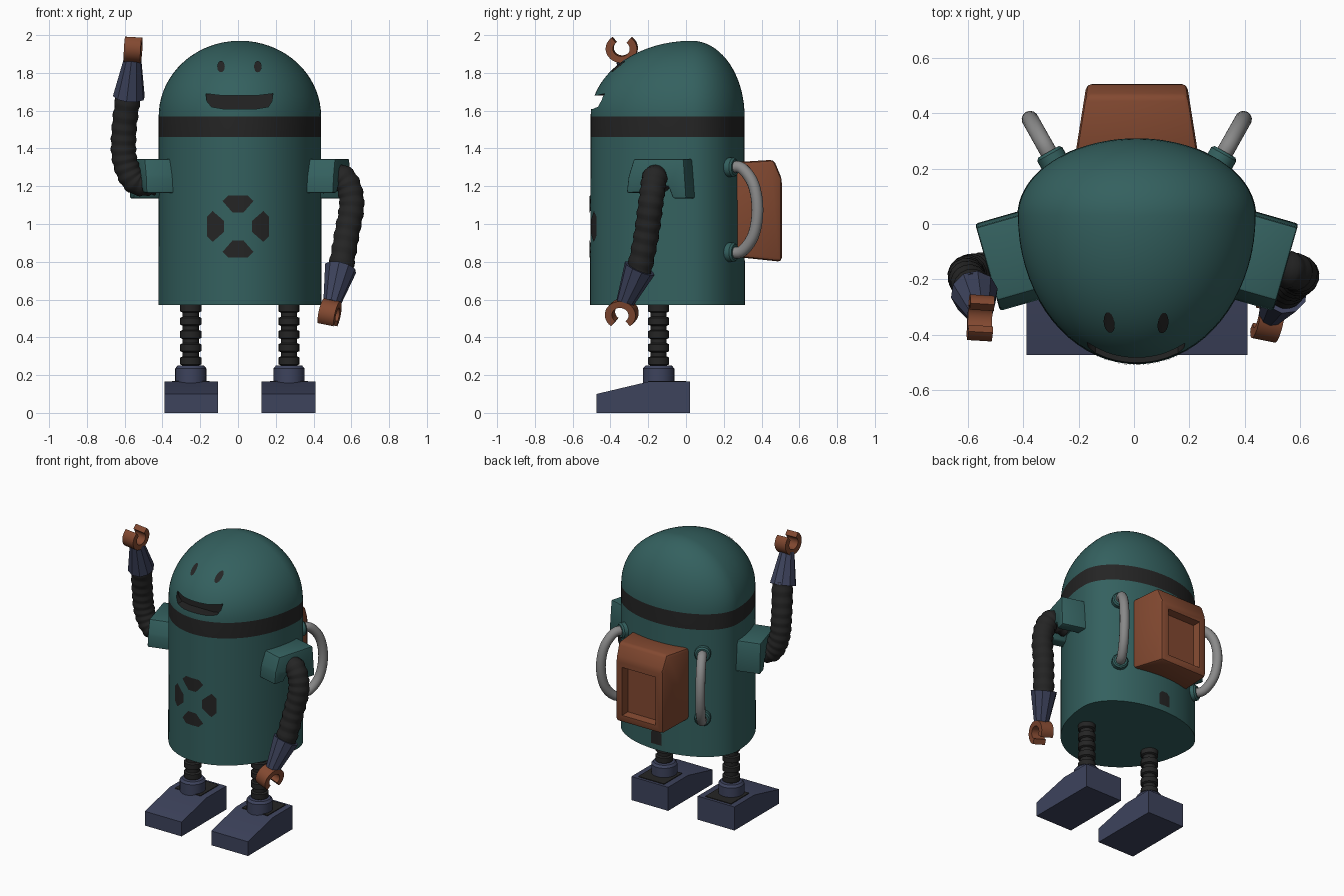
import bpy, bmesh, math
from mathutils import Vector, Matrix
from mathutils.bvhtree import BVHTree

if "Cube" in bpy.data.objects:
    bpy.data.objects.remove(bpy.data.objects["Cube"])

def material(name, rgb):
    m = bpy.data.materials.new(name)
    m.diffuse_color = (*rgb, 1)
    m.use_nodes = True
    m.node_tree.nodes["Principled BSDF"].inputs["Base Color"].default_value = m.diffuse_color
    return m

TEAL = material("teal paint", (0.034, 0.118, 0.114))
DARK = material("dark rubber", (0.018, 0.018, 0.018))
NAVY = material("navy metal", (0.047, 0.056, 0.108))
COPPER = material("copper", (0.225, 0.066, 0.03))
GRAY = material("gray pipe", (0.25, 0.25, 0.25))
CX = 0.01  # mirror plane of the body

def finish(name, bm, mats, angle=35, recalc=True):
    if recalc:
        bmesh.ops.recalc_face_normals(bm, faces=bm.faces)
    me = bpy.data.meshes.new(name)
    bm.to_mesh(me)
    bm.free()
    for m in mats:
        me.materials.append(m)
    ob = bpy.data.objects.new(name, me)
    bpy.context.collection.objects.link(ob)
    smooth(ob, angle)
    return ob

def smooth(ob, angle):
    bpy.ops.object.select_all(action='DESELECT')
    ob.select_set(True)
    bpy.context.view_layer.objects.active = ob
    bpy.ops.object.shade_smooth_by_angle(angle=math.radians(angle))

def skin(bm, rings):
    """Join rings of points with quads and close both ends."""
    vr = [[bm.verts.new(p) for p in r] for r in rings]
    n = len(vr[0])
    for a, b in zip(vr, vr[1:]):
        for i in range(n):
            bm.faces.new((a[i], a[(i + 1) % n], b[(i + 1) % n], b[i]))
    bm.faces.new(vr[0][::-1])
    bm.faces.new(vr[-1])

def sweep(name, pts, radii, mat, n=16, angle=35):
    pts = [Vector(p) for p in pts]
    rings, q = [], None
    for i, p in enumerate(pts):
        t = (pts[min(i + 1, len(pts) - 1)] - pts[max(i - 1, 0)]).normalized()
        if q is None:
            side = t.orthogonal().normalized()
        else:
            side = (side - t * side.dot(t)).normalized()
        q = t.cross(side)
        rings.append([p + radii[i] * (math.cos(a) * side + math.sin(a) * q)
                      for a in (2 * math.pi * k / n for k in range(n))])
    bm = bmesh.new()
    skin(bm, rings)
    return finish(name, bm, [mat], angle)

def spline(ctrl, steps):
    c = [Vector(p) for p in ctrl]
    c = [2 * c[0] - c[1]] + c + [2 * c[-1] - c[-2]]
    out = []
    for i in range(1, len(c) - 2):
        for k in range(steps):
            t = k / steps
            a, b, d, e = c[i - 1:i + 3]
            out.append(0.5 * (2 * b + (d - a) * t + (2 * a - 5 * b + 4 * d - e) * t * t
                              + (3 * b - a - 3 * d + e) * t ** 3))
    return out + [c[-2]]

def prism(name, profile, depth, matrix, mat, bevel=0, edit=None, angle=35):
    """Extrude a local (y, z) profile along local x."""
    bm = bmesh.new()
    skin(bm, [[(x, y, z) for y, z in profile] for x in (-depth / 2, depth / 2)])
    bm.transform(matrix)
    bmesh.ops.recalc_face_normals(bm, faces=bm.faces)
    if edit:
        edit(bm, False)
    if bevel:
        bmesh.ops.bevel(bm, geom=bm.edges[:], offset=bevel, segments=2, profile=0.5, affect='EDGES')
    if edit:
        edit(bm, True)
    return finish(name, bm, [mat], angle)

# Body: egg-shaped plan, straight wall, dark band, domed head
def plan(z, s):
    ring = []
    for k in range(72):
        a = 2 * math.pi * k / 72
        ry = 0.28 if math.sin(a) > 0 else 0.535
        ring.append((CX + 0.43 * s * math.cos(a), 0.03 + ry * s * math.sin(a), z))
    return ring

rings = [plan(0.57, 1.005), plan(1.46, 1), plan(1.57, 1)]
rings += [plan(1.57 + 0.4 * math.sin(a), math.cos(a))
          for a in (math.radians(88.5) * k / 18 for k in range(1, 19))]
bm = bmesh.new()
skin(bm, rings)
for f in bm.faces:
    f.material_index = int(1.46 < f.calc_center_median().z < 1.57 and abs(f.normal.z) < 0.5)
surface = BVHTree.FromBMesh(bm)
body = finish("body", bm, [TEAL, DARK])

# Mouth: recessed dark smile cut into the head
smile = [(-0.17, 1.69), (-0.165, 1.65), (-0.14, 1.62), (-0.08, 1.61), (0.1, 1.61),
         (0.16, 1.62), (0.18, 1.65), (0.185, 1.69), (0.1, 1.68), (-0.085, 1.68)]
cutter = prism("mouth_cutter", smile, 0.3,
               Matrix.Translation((0, -0.57, 0)) @ Matrix.Rotation(-math.pi / 2, 4, 'Z'), DARK)
cutter.hide_render = True
mod = body.modifiers.new("mouth", 'BOOLEAN')
mod.object, mod.operation, mod.solver, mod.material_mode = cutter, 'DIFFERENCE', 'EXACT', 'TRANSFER'
bpy.context.view_layer.objects.active = body
bpy.ops.object.modifier_apply(modifier=mod.name)
bpy.data.objects.remove(cutter)
smooth(body, 35)

# Thin dark plates laid on the body surface
def plate(name, pts, d):
    bm = bmesh.new()
    bm.faces.new([bm.verts.new((x, 0, z)) for x, z in pts])
    for k in range(-10, 11):
        bmesh.ops.bisect_plane(bm, geom=bm.verts[:] + bm.edges[:] + bm.faces[:],
                               plane_co=(k * 0.02 + 0.003, 0, 0), plane_no=(1, 0, 0))
    for v in bm.verts:
        hit, no, _, _ = surface.ray_cast(Vector((v.co.x, -2 * d, v.co.z)), Vector((0, d, 0)))
        v.co = hit + Vector((0, -0.004 * d, 0)) + (Vector((0, 0, 0.003)) if hit.z > 1.6 else Vector())
    bm.normal_update()
    for f in bm.faces:
        if f.normal.y * d > 0:
            f.normal_flip()
    finish(name, bm, [DARK], recalc=False)

for x in (-0.09, 0.105):
    plate("eye", [(x + 0.02 * math.cos(a), 1.83 + 0.03 * math.sin(a))
                  for a in (math.pi * k / 8 for k in range(16))], 1)
vent = [(0.05, 0.165), (0.082, 0.135), (0.03, 0.075), (-0.03, 0.075), (-0.082, 0.135), (-0.05, 0.165)]
for k in range(4):
    c, s = round(math.cos(k * math.pi / 2)), round(math.sin(k * math.pi / 2))
    plate("chest_vent", [(c * x - s * z, 0.987 + s * x + c * z) for x, z in vent], 1)
plate("rear_port", [(-0.03, 0.61), (0.05, 0.61), (0.05, 0.69), (0.03, 0.71), (-0.01, 0.71), (-0.03, 0.69)], -1)

# Paired parts
hood = [(-0.165, 1.165), (-0.155, 1.25), (-0.125, 1.345), (0.15, 1.345), (0.165, 1.135),
        (0.09, 1.135), (0.065, 1.2), (-0.065, 1.2), (-0.09, 1.165)]
foot = [(-0.475, 0), (-0.475, 0.1), (-0.2, 0.165), (0.02, 0.165), (0.02, 0)]
for s in (-1, 1):
    x = CX + s * 0.26
    # Foot, ankle and ribbed leg
    prism("foot", foot, 0.285, Matrix.Translation((CX + s * 0.2575, 0, 0)), NAVY)
    prism("foot_plate", [(-0.2, 0.16), (-0.2, 0.17), (0, 0.17), (0, 0.16)], 0.2,
          Matrix.Translation((x, 0, 0)), DARK)
    sweep("ankle", [(x, -0.145, z) for z in (0.15, 0.235, 0.25)], (0.083, 0.083, 0.07), NAVY, 24)
    zs, rs = [], []
    for k in range(5):
        z = 0.235 + k * 0.07
        zs += [z, z + 0.016, z + 0.022, z + 0.058, z + 0.064]
        rs += [0.043, 0.043, 0.056, 0.056, 0.043]
    sweep("leg", [(x, -0.145, z) for z in zs], rs, DARK, 16)
    # Shoulder hood
    turn = math.radians(-16 * s)
    mid = Vector((CX + s * 0.54, -0.157, 0)) - s * 0.11 * Vector((math.cos(turn), math.sin(turn), 0))
    prism("shoulder", hood, 0.22, Matrix.Translation(mid) @ Matrix.Rotation(turn, 4, 'Z'), TEAL, 0.01)
    # Curved pipe with collars beside the backpack
    out = Vector((s * 0.49, 0.87, 0))
    base = Vector((CX + s * 0.305, 0.235, 0))
    path = [base + out * d + Vector((0, 0, z)) for d, z in
            ((0, 1.3), (0.07, 1.295), (0.14, 1.21), (0.165, 1.075), (0.14, 0.94), (0.07, 0.855), (0, 0.85))]
    sweep("back_pipe", spline(path, 5), [0.031] * 31, GRAY, 14)
    for z in (1.3, 0.85):
        sweep("pipe_collar", [base + out * d + Vector((0, 0, z)) for d in (-0.03, 0.02, 0.03)],
              (0.052, 0.052, 0.043), TEAL, 16)

# Arms: one raised, one hanging, each a ribbed hose with cuff and claw
arms = {
    "raised": ([(-0.44, -0.15, 1.22), (-0.545, -0.17, 1.225), (-0.6, -0.18, 1.34), (-0.603, -0.2, 1.5), (-0.578, -0.245, 1.7)],
               ((-0.578, -0.25, 1.675), (-0.558, -0.325, 1.875)), (-0.555, -0.34, 1.93), math.pi / 2, -0.06),
    "hanging": ([(0.44, -0.14, 1.23), (0.555, -0.165, 1.245), (0.602, -0.185, 1.12), (0.575, -0.21, 0.94), (0.54, -0.25, 0.74)],
                ((0.543, -0.245, 0.765), (0.497, -0.325, 0.58)), (0.485, -0.34, 0.525), -math.pi / 2, -0.2)}
for name, (ctrl, cuff, hand, up, tilt) in arms.items():
    pts = spline(ctrl, 12)
    sweep(name + "_arm", pts, [0.064 + 0.005 * (i % 4 < 2) for i in range(len(pts))], DARK, 16, 50)
    sweep(name + "_cuff", cuff, (0.086, 0.047), NAVY, 10, 30)
    arc = [up + math.radians(38 + (360 - 76) * k / 24) for k in range(25)]
    claw = [(0.083 * math.cos(a), 0.075 * math.sin(a)) for a in arc]
    claw += [(0.045 * math.cos(a), 0.04 * math.sin(a)) for a in reversed(arc)]
    rot = Matrix.Rotation(tilt, 4, 'Z') @ Matrix.Rotation(-tilt, 4, 'Y')
    prism(name + "_claw", claw, 0.088, Matrix.Translation(hand) @ rot, COPPER)

# Backpack: tapered rounded box with a recessed rear panel
def shape_pack(bm, bevelled):
    if not bevelled:
        for v in bm.verts:
            v.co.x = CX + (v.co.x - CX) * (1 - 0.2 * (v.co.y - 0.22) / 0.285)
        return
    bm.normal_update()
    rear = max(bm.faces, key=lambda f: f.normal.y * f.calc_area())
    bmesh.ops.inset_region(bm, faces=[rear], thickness=0.045)
    bmesh.ops.inset_region(bm, faces=[rear], thickness=0.012, depth=-0.05)

prism("backpack", [(0.22, 0.83), (0.22, 1.325), (0.465, 1.34), (0.507, 1.24), (0.507, 0.8)], 0.455,
      Matrix.Translation((CX, 0, 0)), COPPER, 0.02, shape_pack)
